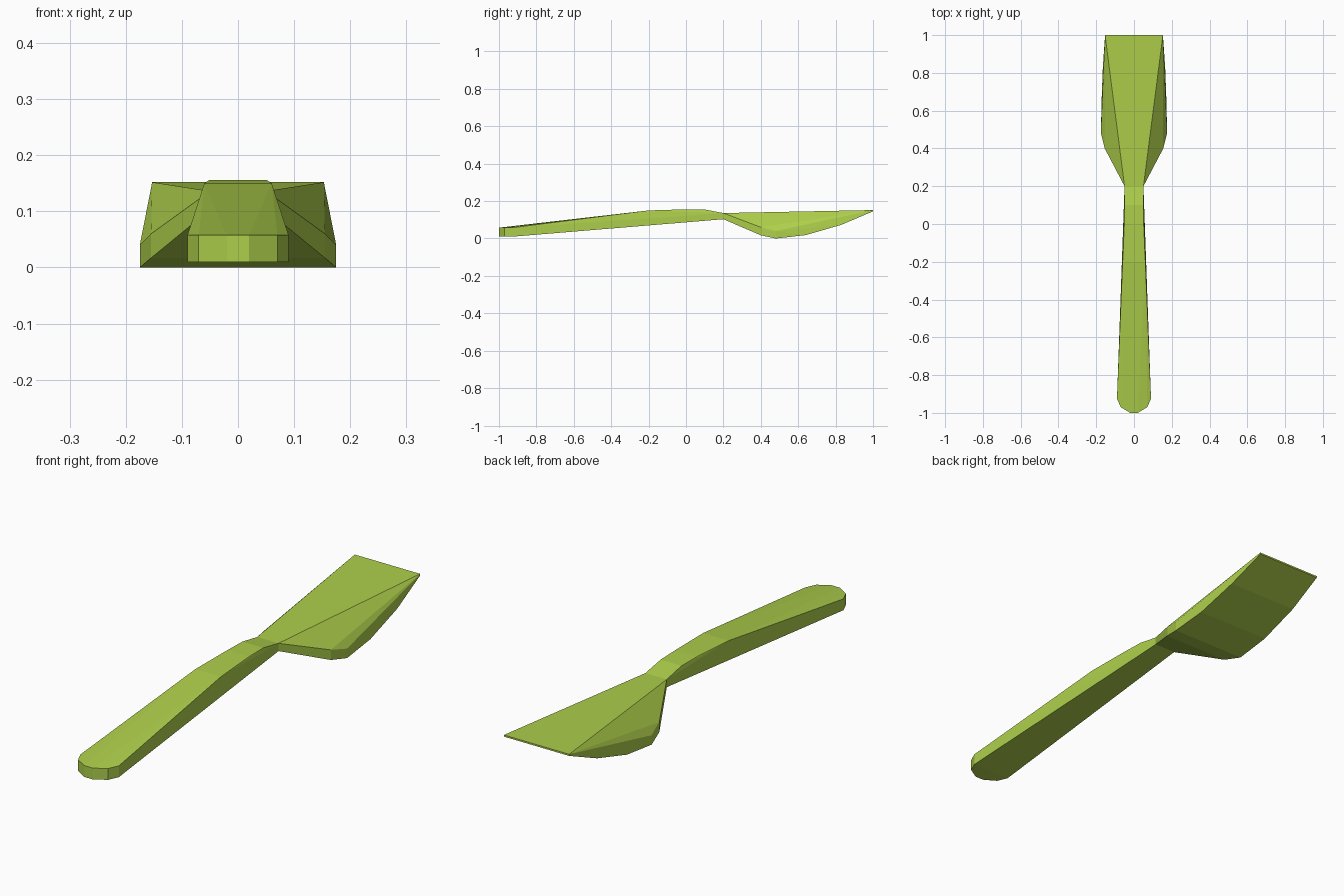
import bpy, bmesh

if "Cube" in bpy.data.objects:
    bpy.data.objects.remove(bpy.data.objects["Cube"])

mat = bpy.data.materials.new("lime_green")
mat.diffuse_color = (0.42, 0.62, 0.07, 1)
mat.use_nodes = True
mat.node_tree.nodes["Principled BSDF"].inputs["Base Color"].default_value = mat.diffuse_color


def hull_part(name, half_points):
    """Convex faceted part from points mirrored across x = 0."""
    bm = bmesh.new()
    for x, y, z in half_points:
        for s in (-1, 1):
            bm.verts.new((s * x, y, z))
    res = bmesh.ops.convex_hull(bm, input=bm.verts[:])
    junk = set(res["geom_interior"]) | set(res["geom_unused"])
    bmesh.ops.delete(bm, geom=[g for g in junk if isinstance(g, bmesh.types.BMVert)],
                     context="VERTS")
    bmesh.ops.dissolve_limit(bm, angle_limit=0.005, verts=bm.verts[:], edges=bm.edges[:])
    bmesh.ops.recalc_face_normals(bm, faces=bm.faces[:])
    mesh = bpy.data.meshes.new(name)
    bm.to_mesh(mesh)
    bm.free()
    mesh.materials.append(mat)
    obj = bpy.data.objects.new(name, mesh)
    bpy.context.collection.objects.link(obj)
    return obj


# handle: rounded butt end rising and narrowing to the neck
butt = [(0.02, -1.0), (0.07, -0.97), (0.09, -0.925)]
handle = [(x, y, z) for x, y in butt for z in (0.01, 0.058)]
handle += [(0.06, -0.2, 0.15), (0.051, 0.0, 0.156), (0.049, 0.1, 0.155),
           (0.05, 0.2, 0.136), (0.05, 0.2, 0.103)]
hull_part("handle", handle)

# blade: flat top, belly curving up to a thin square tip
blade = [(0.05, 0.2, 0.136), (0.05, 0.2, 0.103),
         (0.155, 0.4, 0.06), (0.155, 0.4, 0.017),
         (0.175, 0.48, 0.04), (0.175, 0.48, 0.0),
         (0.172, 0.64, 0.018), (0.165, 0.83, 0.073),
         (0.153, 1.0, 0.145), (0.153, 1.0, 0.152)]
hull_part("blade", blade)
